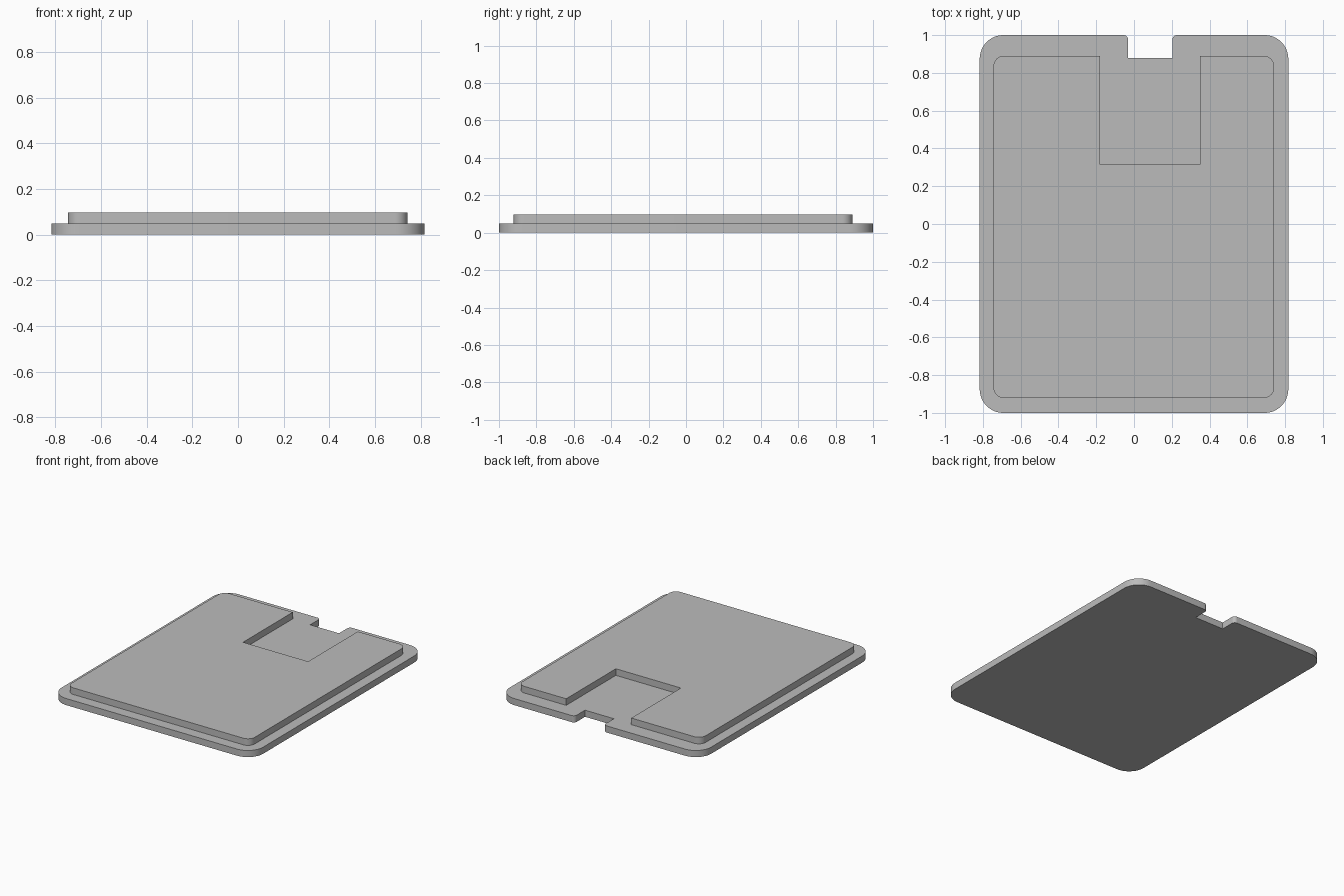
import bpy, bmesh, math
from mathutils import Vector

if "Cube" in bpy.data.objects:
    bpy.data.objects.remove(bpy.data.objects["Cube"])

grey = bpy.data.materials.new("plain grey")
grey.diffuse_color = (0.5, 0.5, 0.5, 1)
grey.use_nodes = True
grey.node_tree.nodes["Principled BSDF"].inputs["Base Color"].default_value = grey.diffuse_color


def rounded(points, steps=12):
    """Outline from (x, y, radius) corners, each right angle rounded by its radius."""
    out = []
    for i, (x, y, r) in enumerate(points):
        p = Vector((x, y))
        if r == 0:
            out.append(p)
            continue
        a = (Vector(points[i - 1][:2]) - p).normalized() * r
        b = (Vector(points[(i + 1) % len(points)][:2]) - p).normalized() * r
        for s in range(steps + 1):
            t = math.pi / 2 * s / steps
            out.append(p + a * (1 - math.sin(t)) + b * (1 - math.cos(t)))
    return out


def slab(name, outline, z0, z1):
    """Solid slab from a flat outline."""
    bm = bmesh.new()
    base = bm.faces.new([bm.verts.new((p.x, p.y, z0)) for p in outline])
    top = bmesh.ops.extrude_face_region(bm, geom=[base])["geom"]
    bmesh.ops.translate(bm, vec=(0, 0, z1 - z0),
                        verts=[v for v in top if isinstance(v, bmesh.types.BMVert)])
    bmesh.ops.recalc_face_normals(bm, faces=bm.faces)
    mesh = bpy.data.meshes.new(name)
    bm.to_mesh(mesh)
    bm.free()
    mesh.materials.append(grey)
    obj = bpy.data.objects.new(name, mesh)
    bpy.context.collection.objects.link(obj)
    return obj


def notched(x0, x1, y0, y1, r, nx0, nx1, ny, nr):
    """Rounded rectangle with a rectangular notch in its back edge."""
    return rounded([(x0, y0, r), (x1, y0, r), (x1, y1, r), (nx1, y1, nr),
                    (nx1, ny, 0), (nx0, ny, 0), (nx0, y1, nr), (x0, y1, r)])


# Wide lower plate with the small thumb notch
plate = slab("cover_plate", notched(-0.817, 0.817, -1, 1, 0.125,
                                    -0.031, 0.203, 0.88, 0.025), 0, 0.0485)
# Raised panel with the deep recess, sunk into the plate and joined to it
panel = slab("raised_panel", notched(-0.744, 0.742, -0.921, 0.89, 0.055,
                                     -0.179, 0.349, 0.314, 0), 0.02, 0.097)

join = plate.modifiers.new("join_panel", 'BOOLEAN')
join.operation = 'UNION'
join.solver = 'EXACT'
join.object = panel
bpy.context.view_layer.objects.active = plate
plate.select_set(True)
bpy.ops.object.modifier_apply(modifier=join.name)
bpy.data.objects.remove(panel)
bpy.ops.object.shade_smooth_by_angle(angle=math.radians(30))
